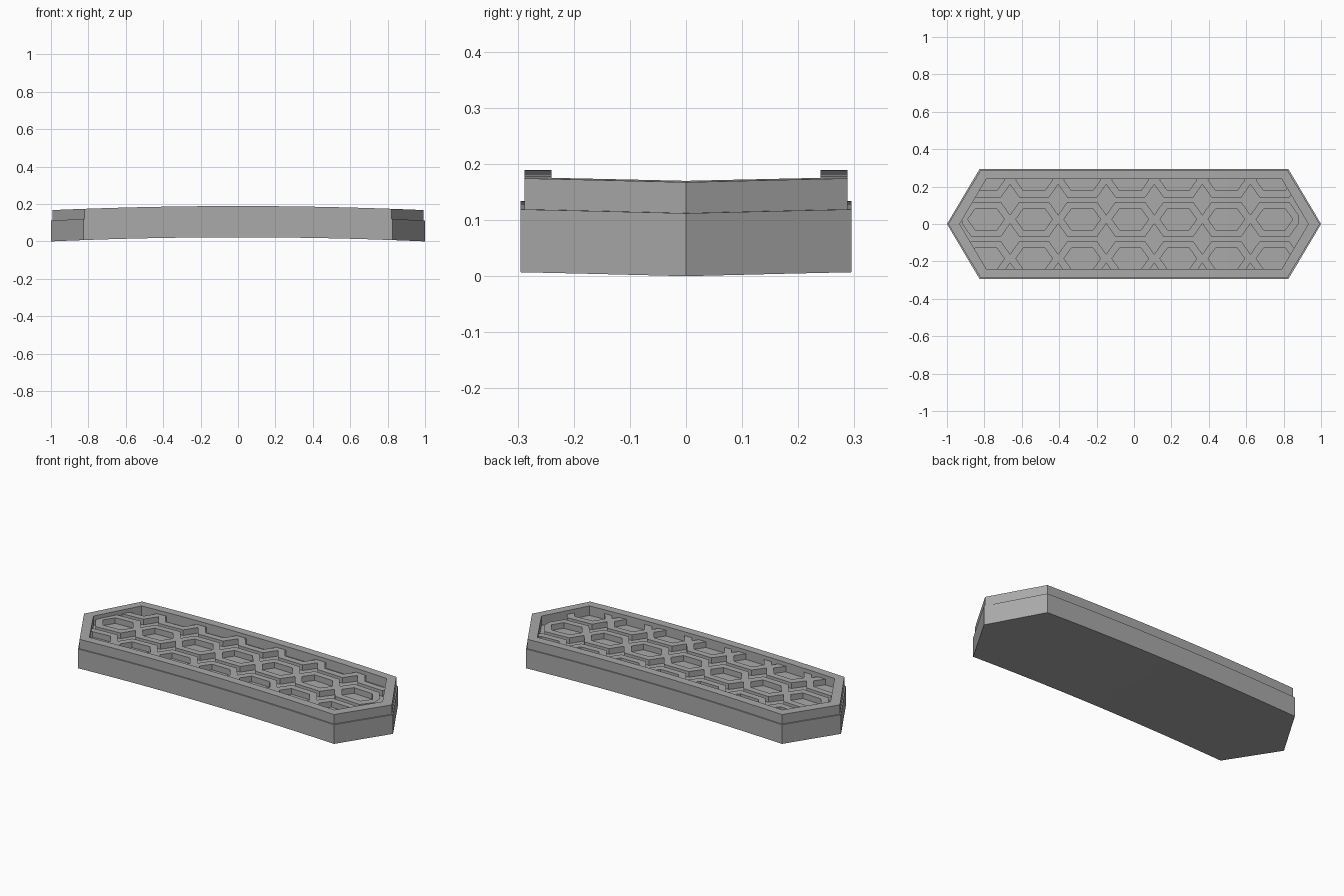
import bpy, bmesh
from mathutils import Vector

cube = bpy.data.objects.get("Cube")
if cube:
    bpy.data.objects.remove(cube, do_unlink=True)

ARCH = 0.022       # rise of the arch at mid length
PITCH_X, PITCH_Y = 0.257, 0.21
FLOOR, RIDGE, RIM = 0.112, 0.145, 0.167

grey = bpy.data.materials.new("warm_grey")
grey.use_nodes = True
colour = (0.4, 0.4, 0.4, 1)
grey.diffuse_color = colour
grey.node_tree.nodes["Principled BSDF"].inputs["Base Color"].default_value = colour


def hexagon(tip, corner, half, cx=0, cy=0):
    """Long hexagon with its points on the x axis."""
    pts = [(tip, 0), (corner, half), (-corner, half),
           (-tip, 0), (-corner, -half), (corner, -half)]
    return [(cx + x, cy + y) for x, y in pts]


def loop(bm, pts, z):
    return [bm.verts.new((x, y, z)) for x, y in pts]


def bridge(bm, a, b):
    n = len(a)
    for i in range(n):
        j = (i + 1) % n
        bm.faces.new((a[i], a[j], b[j], b[i]))


def add_ring(bm, outer, inner, z0, z1):
    o0, o1 = loop(bm, outer, z0), loop(bm, outer, z1)
    i0, i1 = loop(bm, inner, z0), loop(bm, inner, z1)
    bridge(bm, o0, o1)
    bridge(bm, o1, i1)
    bridge(bm, i1, i0)
    bridge(bm, i0, o0)


def cut(bm, co, no, clear=False):
    bmesh.ops.bisect_plane(bm, geom=bm.verts[:] + bm.edges[:] + bm.faces[:],
                           plane_co=co, plane_no=no, clear_outer=clear)


def finish(bm, name):
    """Slice along the length, bend into the arch and make the object."""
    bmesh.ops.recalc_face_normals(bm, faces=bm.faces[:])
    for i in range(-9, 10):
        cut(bm, (i / 10, 0, 0), (1, 0, 0))
    for v in bm.verts:
        v.co.z += ARCH * (1 - v.co.x ** 2)
    mesh = bpy.data.meshes.new(name)
    bm.to_mesh(mesh)
    bm.free()
    mesh.materials.append(grey)
    obj = bpy.data.objects.new(name, mesh)
    bpy.context.collection.objects.link(obj)
    return obj


# Solid base slab
bm = bmesh.new()
low, high = (loop(bm, hexagon(1, 0.825, 0.295), z) for z in (0, FLOOR))
bridge(bm, low, high)
bm.faces.new(low)
bm.faces.new(high)
finish(bm, "base")

# Raised rim
inside = hexagon(0.932, 0.79, 0.24)
bm = bmesh.new()
add_ring(bm, hexagon(0.993, 0.82, 0.288), inside, FLOOR, RIM)
finish(bm, "rim")

# Honeycomb tread: hexagonal rings joined side by side in rows
tread = bmesh.new()
for row in (-1, 0, 1):
    for col in range(-3, 4):
        cx, cy = -0.02 + col * PITCH_X, 0.025 + row * PITCH_Y
        cell = bmesh.new()
        add_ring(cell, hexagon(0.145, 0.08, 0.092, cx, cy),
                 hexagon(0.098, 0.058, 0.056, cx, cy), FLOOR, RIDGE)
        for side in (-1, 1):
            cut(cell, (cx + side * PITCH_X / 2, 0, 0), (side, 0, 0), True)
        part = bpy.data.meshes.new("cell")
        bmesh.ops.recalc_face_normals(cell, faces=cell.faces[:])
        cell.to_mesh(part)
        cell.free()
        tread.from_mesh(part)
        bpy.data.meshes.remove(part)
bmesh.ops.remove_doubles(tread, verts=tread.verts[:], dist=0.0005)
# Trim the tread to the inside of the rim
for i, (x, y) in enumerate(inside):
    nx, ny = inside[(i + 1) % 6]
    cut(tread, (x, y, 0), Vector((ny - y, x - nx, 0)).normalized(), True)
finish(tread, "honeycomb_tread")
